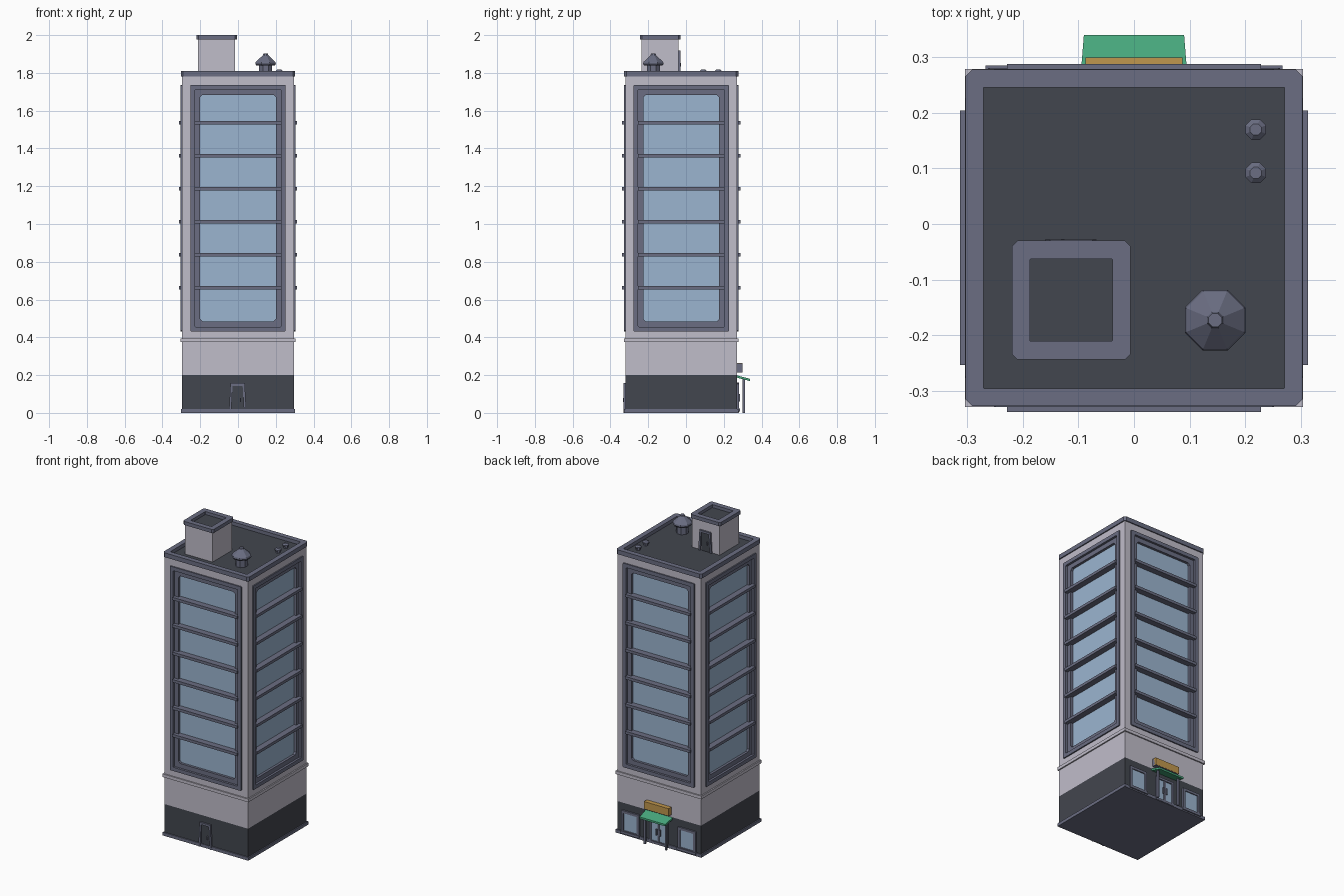
import bpy, bmesh, math
from mathutils import Matrix, Vector

if "Cube" in bpy.data.objects:
    bpy.data.objects.remove(bpy.data.objects["Cube"])

CY = -0.025   # tower centre in y


def mat(name, c):
    m = bpy.data.materials.new(name)
    m.diffuse_color = (*c, 1)
    m.use_nodes = True
    m.node_tree.nodes["Principled BSDF"].inputs["Base Color"].default_value = m.diffuse_color
    return m


WALL = mat("pale wall", (0.53, 0.51, 0.59))
TRIM = mat("slate trim", (0.145, 0.155, 0.225))
DARK = mat("charcoal", (0.055, 0.061, 0.077))
GLASS = mat("blue glass", (0.33, 0.46, 0.63))
GREEN = mat("green awning", (0.065, 0.40, 0.21))
ORANGE = mat("orange sign", (0.53, 0.31, 0.075))


def finish(name, bm, material, matrix=None):
    if matrix:
        bm.transform(matrix)
    bmesh.ops.recalc_face_normals(bm, faces=bm.faces)
    me = bpy.data.meshes.new(name)
    bm.to_mesh(me)
    bm.free()
    me.materials.append(material)
    ob = bpy.data.objects.new(name, me)
    bpy.context.collection.objects.link(ob)
    return ob


def box(name, x0, x1, y0, y1, z0, z1, material, matrix=None):
    bm = bmesh.new()
    bmesh.ops.create_cube(bm, size=1)
    for v in bm.verts:
        v.co = Vector((x0 if v.co.x < 0 else x1, y0 if v.co.y < 0 else y1, z0 if v.co.z < 0 else z1))
    return finish(name, bm, material, matrix)


def slab(name, half, z0, z1, material):
    return box(name, -half, half, CY - half, CY + half, z0, z1, material)


def loop(x0, x1, y0, y1, c):
    return [(x0 + c, y0), (x1 - c, y0), (x1, y0 + c), (x1, y1 - c),
            (x1 - c, y1), (x0 + c, y1), (x0, y1 - c), (x0, y0 + c)]


def ring(name, rect, inset, w0, w1, material, matrix=None, c_out=0.003, c_in=0.003):
    """Rectangular frame with cut corners, lying in x-y, from height w0 to w1."""
    x0, x1, y0, y1 = rect
    outer = loop(x0, x1, y0, y1, c_out)
    inner = loop(x0 + inset, x1 - inset, y0 + inset, y1 - inset, c_in)
    bm = bmesh.new()
    rows = [[bm.verts.new((*p, w)) for p in pts]
            for pts, w in ((outer, w0), (outer, w1), (inner, w1), (inner, w0))]
    for a, b in zip(rows, rows[1:] + rows[:1]):
        for i in range(8):
            j = (i + 1) % 8
            bm.faces.new((a[i], a[j], b[j], b[i]))
    return finish(name, bm, material, matrix)


def lathe(name, x, y, profile, sides, material):
    bm = bmesh.new()
    rows = []
    for r, z in profile:
        rows.append([bm.verts.new((x + r * math.cos(math.tau * (i + .5) / sides),
                                   y + r * math.sin(math.tau * (i + .5) / sides), z)) for i in range(sides)])
    for a, b in zip(rows, rows[1:]):
        for i in range(sides):
            j = (i + 1) % sides
            bm.faces.new((a[i], a[j], b[j], b[i]))
    bm.faces.new(rows[0])
    bm.faces.new(rows[-1])
    return finish(name, bm, material)


# Local x-y-w frame stood upright: y becomes z, w points out of the front (-y)
UPRIGHT = Matrix.Rotation(math.pi / 2, 4, 'X')


def side(k):
    return Matrix.Translation((0, CY, 0)) @ Matrix.Rotation(k * math.pi / 2, 4, 'Z')


# Tower body
slab("base_plinth", 0.303, 0, 0.02, TRIM)
slab("ground_floor", 0.296, 0.002, 0.2, DARK)
slab("lower_wall", 0.296, 0.2, 0.445, WALL)
slab("wall_ledge", 0.304, 0.374, 0.394, WALL)
slab("glass_core", 0.274, 0.445, 1.722, GLASS)
slab("upper_wall", 0.296, 1.722, 1.782, WALL)
for sx in (-1, 1):
    for sy in (-1, 1):
        xs = sorted((sx * 0.24, sx * 0.296))
        ys = sorted((sy * 0.24, sy * 0.296))
        box("corner_pier", xs[0], xs[1], CY + ys[0], CY + ys[1], 0.445, 1.722, WALL)

# Window facades on all four sides
for k in range(4):
    m = side(k)
    ring("outer_window_frame", (-0.252, 0.252, 0.432, 1.736), 0.024, 0.27, 0.304, TRIM, m @ UPRIGHT)
    ring("inner_window_frame", (-0.23, 0.23, 0.455, 1.713), 0.03, 0.27, 0.29, TRIM, m @ UPRIGHT, c_in=0.012)
    for i in range(6):
        z = 0.662 + i * 0.175
        box("floor_bar", -0.229, 0.229, -0.313, -0.27, z - 0.009, z + 0.009, TRIM, m)

# Roof
slab("roof_deck", 0.285, 1.78, 1.788, DARK)
ring("roof_parapet", (-0.303, 0.303, CY - 0.303, CY + 0.303), 0.032, 1.782, 1.81, TRIM, c_out=0.012, c_in=0.001)

# Stair house
HX, HY = -0.113, -0.137
box("stair_house", HX - 0.098, HX + 0.098, HY - 0.098, HY + 0.098, 1.785, 1.978, WALL)
box("stair_house_roof", HX - 0.09, HX + 0.09, HY - 0.09, HY + 0.09, 1.975, 1.981, DARK)
ring("stair_house_parapet", (HX - 0.107, HX + 0.107, HY - 0.107, HY + 0.107), 0.033, 1.977, 2.0, TRIM,
     c_out=0.01, c_in=0.001)


# Plain service doors with flared jambs, local wall plane at y = 0 facing -y
def service_door(name, m, h):
    box(name, -0.028, 0.028, -0.004, 0.005, 0, h - 0.01, DARK, m)
    for s in (-1, 1):
        jamb = box(name + "_jamb", -0.006, 0.006, -0.011, 0.005, 0, h, TRIM)
        for v in jamb.data.vertices:
            v.co.x += s * (0.032 + (0.008 if v.co.z < h / 2 else 0))
        jamb.data.transform(m)
    box(name + "_lintel", -0.038, 0.038, -0.011, 0.005, h - 0.014, h, TRIM, m)
    box(name + "_handle", 0.012, 0.018, -0.012, -0.003, h * 0.36, h * 0.5, TRIM, m)


service_door("front_door", Matrix.Translation((-0.002, CY - 0.296, 0)), 0.157)
service_door("roof_door", Matrix.Translation((HX, HY + 0.098, 1.786)) @ Matrix.Rotation(math.pi, 4, 'Z'), 0.132)

# Roof vent and pipes
lathe("vent_stack", 0.146, -0.173, [(0.037, 1.785), (0.037, 1.845)], 8, TRIM)
lathe("vent_cap", 0.146, -0.173, [(0.052, 1.838), (0.059, 1.848), (0.056, 1.858), (0.016, 1.893), (0.013, 1.902)], 8, TRIM)
for y in (0.092, 0.17):
    lathe("roof_pipe", 0.219, y, [(0.013, 1.785), (0.013, 1.802)], 8, TRIM)
    lathe("pipe_cap", 0.219, y, [(0.02, 1.802), (0.02, 1.81), (0.011, 1.818)], 8, TRIM)

# Shop front at the back
B = side(2)
BW = -0.296
for s in (-1, 1):
    cx = s * 0.2
    box("shop_window_glass", cx - 0.053, cx + 0.053, BW - 0.004, BW + 0.004, 0.02, 0.145, GLASS, B)
    ring("shop_window_frame", (cx - 0.063, cx + 0.063, 0.012, 0.155), 0.016, 0.292, 0.306, TRIM, B @ UPRIGHT)
    box("shop_window_sill", cx - 0.067, cx + 0.067, BW - 0.014, BW, 0.008, 0.024, TRIM, B)
    box("entrance_door_glass", min(s * 0.006, s * 0.052), max(s * 0.006, s * 0.052),
        BW - 0.004, BW + 0.004, 0.015, 0.145, GLASS, B)
    box("entrance_handle", s * 0.013 - 0.003, s * 0.013 + 0.003, BW - 0.014, BW, 0.06, 0.10, TRIM, B)
    box("awning_post", s * 0.075 - 0.006, s * 0.075 + 0.006, BW - 0.041, BW - 0.029, 0, 0.183, TRIM, B)
ring("entrance_frame", (-0.066, 0.066, 0.002, 0.16), 0.014, 0.292, 0.306, TRIM, B @ UPRIGHT)
box("entrance_mullion", -0.006, 0.006, BW - 0.008, BW, 0.01, 0.15, TRIM, B)

# Sloped awning with a tapered front edge, and the blank sign
awning = box("awning", -0.096, 0.096, 0.268, 0.34, 0, 0.012, GREEN)
for v in awning.data.vertices:
    if v.co.y > 0.3:
        v.co.x *= 0.94
        v.co.z += 0.168
    else:
        v.co.z += 0.187
box("sign_board", -0.087, 0.087, 0.266, 0.299, 0.215, 0.262, TRIM)
box("sign_panel", -0.087, 0.087, 0.27, 0.3, 0.218, 0.264, ORANGE)
